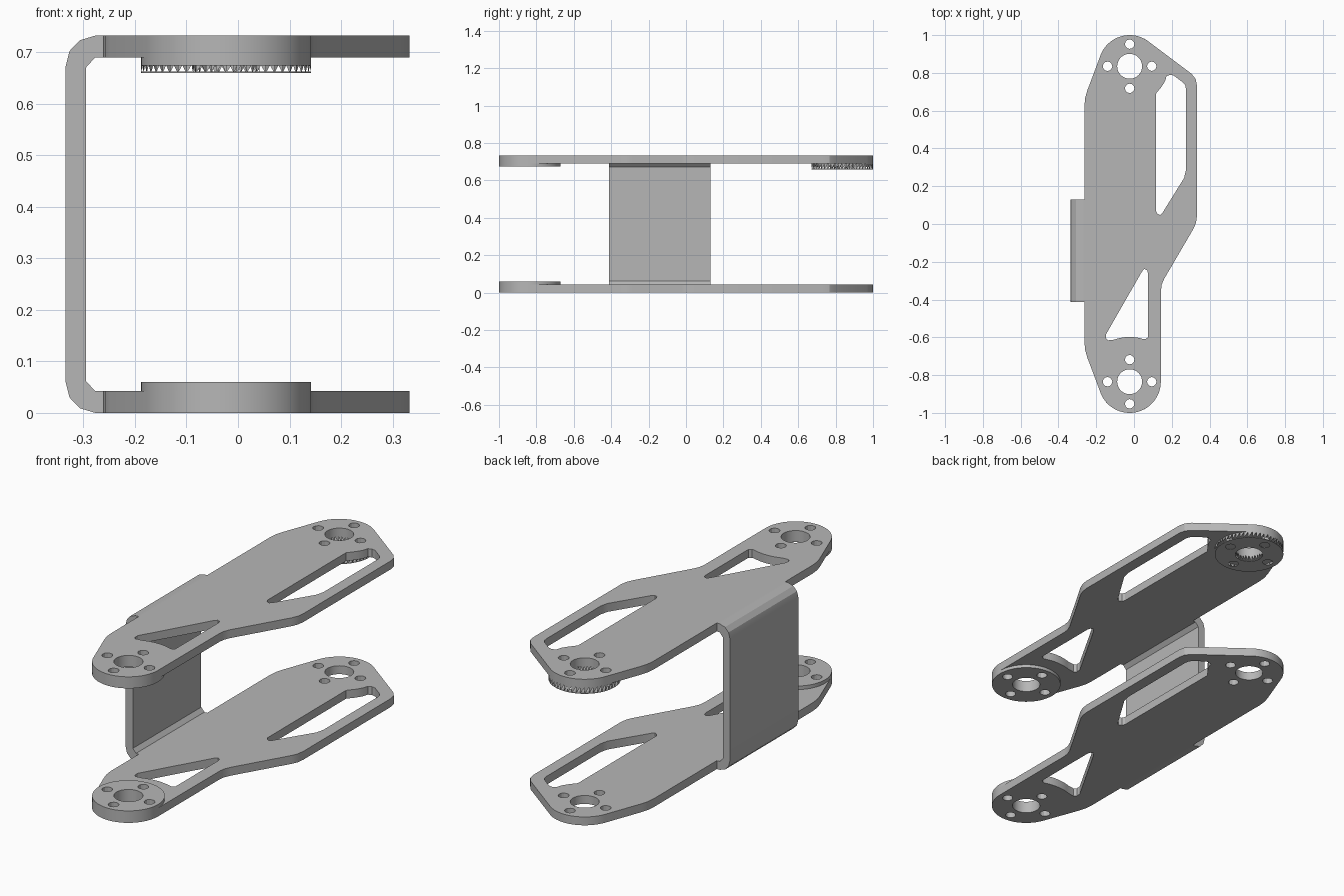
import bpy, bmesh, math

cube = bpy.data.objects.get("Cube")
if cube:
    bpy.data.objects.remove(cube, do_unlink=True)

grey = bpy.data.materials.new("plain_grey")
grey.use_nodes = True
COLOUR = (0.47, 0.47, 0.47, 1)
grey.diffuse_color = COLOUR
grey.node_tree.nodes["Principled BSDF"].inputs["Base Color"].default_value = COLOUR

H, T = 0.732, 0.042            # overall height, sheet thickness
CX, BACK, FRONT = -0.023, 0.835, -0.835
R = 0.165                      # end boss radius


def arc(cx, cy, r, a0, a1, n):
    """Points along an arc, angles in degrees."""
    angles = [math.radians(a0 + (a1 - a0) * i / n) for i in range(n + 1)]
    return [(cx + r * math.cos(a), cy + r * math.sin(a)) for a in angles]


def circle(cx, cy, r, n):
    return arc(cx, cy, r, 0, 360, n)[:-1]


def bolt_pattern(cy):
    """Centre bore and four bolt holes."""
    holes = [circle(CX, cy, 0.066, 32)]
    for k in range(4):
        a = k * math.pi / 2
        holes.append(circle(CX + 0.117 * math.cos(a), cy + 0.117 * math.sin(a), 0.025, 12))
    return holes


def finish(ob):
    ob.data.materials.clear()
    ob.data.materials.append(grey)
    bpy.ops.object.select_all(action='DESELECT')
    ob.select_set(True)
    bpy.context.view_layer.objects.active = ob
    bpy.ops.object.shade_smooth_by_angle(angle=math.radians(25))


def add_mesh(name, bm):
    me = bpy.data.meshes.new(name)
    bm.to_mesh(me)
    bm.free()
    ob = bpy.data.objects.new(name, me)
    bpy.context.collection.objects.link(ob)
    finish(ob)


def sheet(name, loops, z0, z1):
    """Flat plate from an outline followed by hole loops."""
    cu = bpy.data.curves.new(name + "_profile", 'CURVE')
    cu.dimensions, cu.fill_mode, cu.extrude = '2D', 'BOTH', (z1 - z0) / 2
    for loop in loops:
        sp = cu.splines.new('POLY')
        sp.points.add(len(loop) - 1)
        for p, (x, y) in zip(sp.points, loop):
            p.co = (x, y, 0, 1)
        sp.use_cyclic_u = True
    tmp = bpy.data.objects.new(name + "_profile", cu)
    bpy.context.collection.objects.link(tmp)
    bpy.context.view_layer.update()
    me = bpy.data.meshes.new_from_object(tmp.evaluated_get(bpy.context.evaluated_depsgraph_get()))
    bm = bmesh.new()
    bm.from_mesh(me)
    bpy.data.objects.remove(tmp, do_unlink=True)
    bpy.data.meshes.remove(me)
    bmesh.ops.remove_doubles(bm, verts=bm.verts, dist=0.0002)
    bmesh.ops.recalc_face_normals(bm, faces=bm.faces)
    bmesh.ops.translate(bm, verts=bm.verts, vec=(0, 0, (z0 + z1) / 2))
    add_mesh(name, bm)


# Arm plates: shared outline with two lightening windows
outline = (arc(CX, BACK, R, 52, 159, 20)
           + [(-0.248, 0.705), (-0.258, 0.67), (-0.262, 0.63),
              (-0.262, -0.63), (-0.258, -0.67), (-0.248, -0.705)]
           + arc(CX, FRONT, R, 201, 360, 28)
           + [(0.143, -0.35), (0.147, -0.32), (0.16, -0.29), (0.315, -0.025),
              (0.328, 0.005), (0.333, 0.04), (0.333, 0.735), (0.326, 0.768), (0.305, 0.795)])
back_window = [(0.116, 0.69), (0.145, 0.725), (0.164, 0.755), (0.172, 0.782), (0.19, 0.79),
               (0.21, 0.786), (0.258, 0.75), (0.271, 0.735), (0.275, 0.714), (0.275, 0.285),
               (0.265, 0.243), (0.15, 0.058), (0.138, 0.048), (0.123, 0.055), (0.116, 0.07)]
front_window = ([(0.042, -0.252), (0.055, -0.238), (0.07, -0.245), (0.074, -0.26),
                 (0.074, -0.6), (0.06, -0.61)]
                + arc(CX, FRONT, 0.237, 72, 110, 8)
                + [(-0.138, -0.616), (-0.148, -0.605), (-0.147, -0.582)])
plate_loops = [outline, back_window, front_window] + bolt_pattern(BACK) + bolt_pattern(FRONT)
sheet("lower_plate", plate_loops, 0, T)
sheet("upper_plate", plate_loops, H - T, H)

# Raised bosses on the inner faces at the front end
boss = [circle(CX, FRONT, R, 64)] + bolt_pattern(FRONT)
sheet("lower_front_boss", boss, T, 0.06)
sheet("upper_front_boss", boss, H - 0.058, H - T)

# Toothed boss under the back end: thin disc hung on triangular teeth
Z_DISC = 0.659
sheet("back_boss_disc", [circle(CX, BACK, R, 64)] + bolt_pattern(BACK), Z_DISC, Z_DISC + 0.003)


def teeth(name, r, n):
    bm = bmesh.new()
    ring = circle(CX, BACK, r, n)
    for i in range(n):
        (ax, ay), (bx, by) = ring[i], ring[(i + 1) % n]
        bm.faces.new([bm.verts.new(p) for p in
                      ((ax, ay, Z_DISC), (bx, by, H - T), (ax, ay, H - T))])
    add_mesh(name, bm)


teeth("back_boss_outer_teeth", R, 52)
teeth("back_boss_bore_teeth", 0.066, 28)

# Side web: bent strip joining the two plates
outer = [(-0.262, 0), (-0.277, 0), (-0.307, 0.009), (-0.327, 0.03), (-0.335, 0.062)]
inner = [(-0.295, 0.062), (-0.277, T), (-0.262, T)]


def flip(points):
    return [(x, H - z) for x, z in reversed(points)]


profile = outer + flip(outer) + flip(inner) + inner[::1]
# the inner side runs from the top tab down to the bottom tab
bm = bmesh.new()
face = bm.faces.new([bm.verts.new((x, -0.412, z)) for x, z in profile])
made = bmesh.ops.extrude_face_region(bm, geom=[face])["geom"]
bmesh.ops.translate(bm, verts=[g for g in made if isinstance(g, bmesh.types.BMVert)],
                    vec=(0, 0.542, 0))
bmesh.ops.recalc_face_normals(bm, faces=bm.faces)
add_mesh("side_web", bm)
